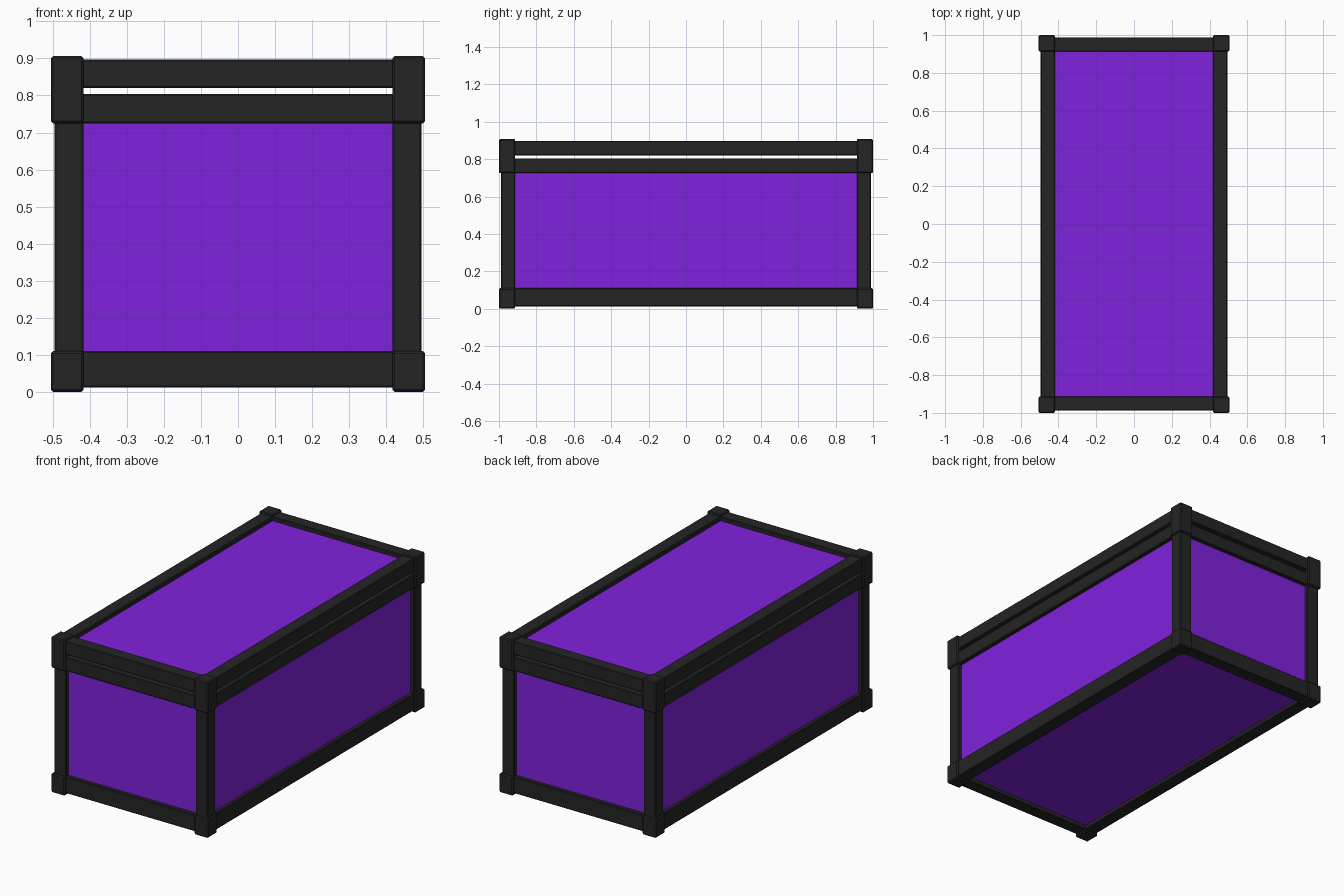
import bpy

if "Cube" in bpy.data.objects:
    bpy.data.objects.remove(bpy.data.objects["Cube"])


def material(name, color):
    m = bpy.data.materials.new(name)
    m.diffuse_color = color
    m.use_nodes = True
    m.node_tree.nodes["Principled BSDF"].inputs["Base Color"].default_value = m.diffuse_color
    return m


FRAME = material("dark_frame", (0.018, 0.018, 0.018, 1))
PANEL = material("purple_panel", (0.22, 0.016, 0.72, 1))


def box(name, x, y, z, mat, bevel=0.0):
    """Box from (min, max) ranges on each axis, with optional bevelled edges."""
    bpy.ops.mesh.primitive_cube_add(size=1, location=[sum(r) / 2 for r in (x, y, z)])
    ob = bpy.context.object
    ob.name = name
    ob.scale = [abs(r[1] - r[0]) for r in (x, y, z)]
    bpy.ops.object.transform_apply(location=False, rotation=False, scale=True)
    ob.data.materials.append(mat)
    if bevel:
        b = ob.modifiers.new("bevel", 'BEVEL')
        b.width, b.segments = bevel, 1
    return ob


HX, HY = 0.505, 1.0        # outer half sizes at the corner blocks
IX, IY = 0.417, 0.913      # inner edges of the frame
BX, BY = 0.495, 0.988      # outer faces of the beams
INSET = 0.022              # panel depth behind the beam faces

# Corner blocks and upright posts
for sx, xn in ((-1, "left"), (1, "right")):
    for sy, yn in ((-1, "front"), (1, "back")):
        cx, cy = (sx * IX, sx * HX), (sy * IY, sy * HY)
        box(f"foot_corner_{yn}_{xn}", cx, cy, (0, 0.11), FRAME, 0.006)
        box(f"lid_corner_{yn}_{xn}", cx, cy, (0.725, 0.907), FRAME, 0.006)
        box(f"post_{yn}_{xn}", (sx * IX, sx * BX), (sy * IY, sy * BY),
            (0.1, 0.735), FRAME, 0.004)

# Horizontal beams: base, body rim and lid rim, with an open slot under the lid
for name, z in (("base", (0.012, 0.11)), ("rim", (0.725, 0.804)), ("lid", (0.82, 0.897))):
    for s, n in ((-1, "front"), (1, "back")):
        box(f"{name}_beam_{n}", (-IX - 0.01, IX + 0.01), (s * IY, s * BY), z, FRAME, 0.004)
    for s, n in ((-1, "left"), (1, "right")):
        box(f"{name}_beam_{n}", (s * IX, s * BX), (-IY - 0.01, IY + 0.01), z, FRAME, 0.004)

# Recessed panels
px, py = BX - INSET, BY - INSET
for s, n in ((-1, "front"), (1, "back")):
    box(f"panel_{n}", (-IX - 0.02, IX + 0.02), (s * (py - 0.02), s * py), (0.09, 0.745), PANEL)
for s, n in ((-1, "left"), (1, "right")):
    box(f"panel_{n}", (s * (px - 0.02), s * px), (-IY - 0.02, IY + 0.02), (0.09, 0.745), PANEL)
box("lid_panel", (-IX - 0.02, IX + 0.02), (-IY - 0.02, IY + 0.02), (0.85, 0.873), PANEL)
box("floor_panel", (-IX - 0.02, IX + 0.02), (-IY - 0.02, IY + 0.02), (0.036, 0.06), PANEL)
